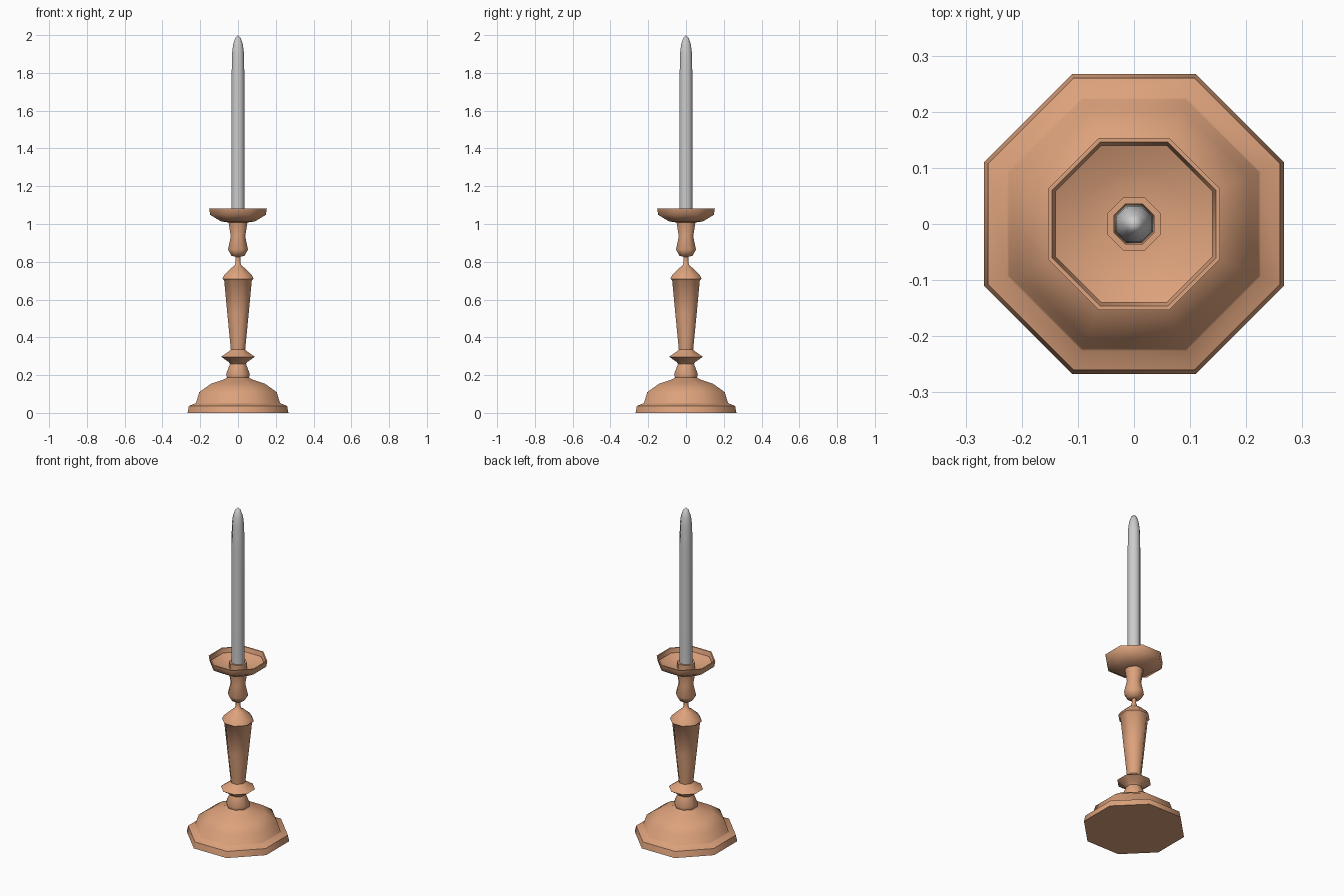
import bpy, bmesh, math

if "Cube" in bpy.data.objects:
    bpy.data.objects.remove(bpy.data.objects["Cube"])

SIDES = 8


def lathe(name, profile, color=None):
    """Revolve (flat half-width, z) pairs into an eight-sided solid."""
    bm = bmesh.new()
    rings = []
    for w, z in profile:
        if w == 0:
            rings.append([bm.verts.new((0, 0, z))])
            continue
        r = w / math.cos(math.pi / SIDES)
        rings.append([bm.verts.new((r * math.cos((i + 0.5) * math.tau / SIDES),
                                    r * math.sin((i + 0.5) * math.tau / SIDES), z))
                      for i in range(SIDES)])
    for a, b in zip(rings, rings[1:]):
        for i in range(SIDES):
            j = (i + 1) % SIDES
            if len(b) == 1:
                bm.faces.new((a[i], a[j], b[0]))
            else:
                bm.faces.new((a[i], a[j], b[j], b[i]))
    for ring, flip in ((rings[0], True), (rings[-1], False)):
        if len(ring) > 1:
            bm.faces.new(ring[::-1] if flip else ring)
    mesh = bpy.data.meshes.new(name)
    bm.to_mesh(mesh)
    bm.free()
    ob = bpy.data.objects.new(name, mesh)
    bpy.context.collection.objects.link(ob)
    if color:
        mat = bpy.data.materials.new(name + "_copper")
        mat.diffuse_color = color
        mat.use_nodes = True
        mat.node_tree.nodes["Principled BSDF"].inputs["Base Color"].default_value = mat.diffuse_color
        mesh.materials.append(mat)
    bpy.ops.object.select_all(action='DESELECT')
    ob.select_set(True)
    bpy.context.view_layer.objects.active = ob
    bpy.ops.object.shade_smooth_by_angle(angle=math.radians(50))
    return ob


# Stepped, domed foot
foot = [(0.267, 0), (0.26, 0.037), (0.226, 0.05), (0.222, 0.054),
        (0.205, 0.11), (0.143, 0.154), (0.075, 0.177), (0.058, 0.187)]
# Knop, ring and tapered stem
stem = [(0.063, 0.205), (0.042, 0.26), (0.05, 0.27), (0.089, 0.297),
        (0.045, 0.328), (0.038, 0.335), (0.056, 0.52), (0.073, 0.70), (0.083, 0.71),
        (0.073, 0.73), (0.035, 0.767), (0.018, 0.78), (0.012, 0.80)]
# Bulb neck flaring into the drip pan
bulb = [(0.012, 0.826), (0.035, 0.832), (0.053, 0.865), (0.038, 0.935),
        (0.050, 1.008), (0.09, 1.014), (0.147, 1.048), (0.153, 1.083)]
# Inside of the pan and candle socket
pan = [(0.146, 1.083), (0.14, 1.056), (0.09, 1.032), (0.047, 1.027),
       (0.047, 1.062), (0.036, 1.062), (0.034, 1.0)]

lathe("candlestick", foot + stem + bulb + pan, (0.72, 0.36, 0.2, 1))

# Candle with rounded tip
lathe("candle", [(0.034, 1.0), (0.034, 1.75), (0.032, 1.90), (0.026, 1.95),
                 (0.015, 1.985), (0, 2.0)])
